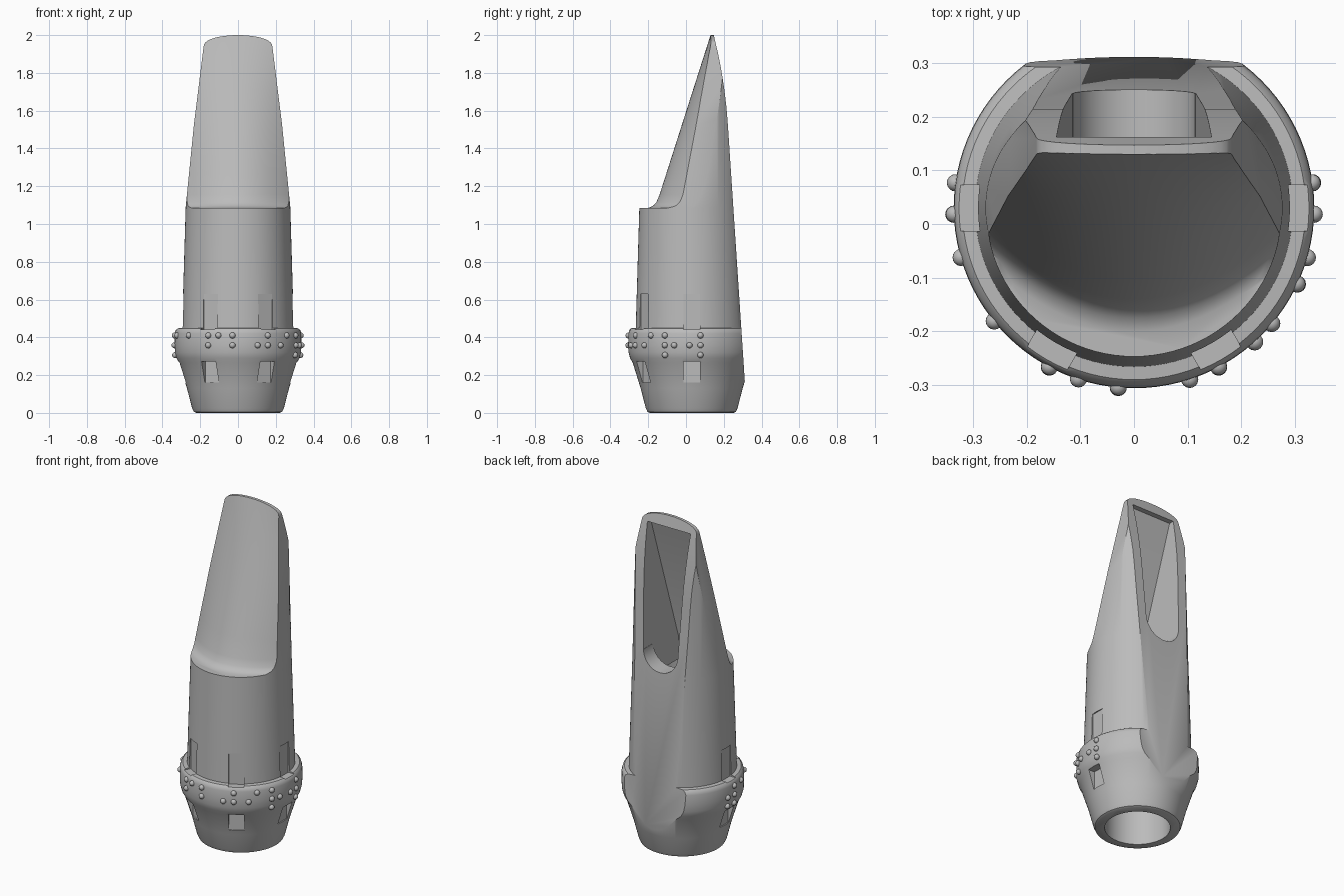
import bpy, bmesh, math
from mathutils import Vector, Matrix

old = bpy.data.objects.get("Cube")
if old:
    bpy.data.objects.remove(old, do_unlink=True)

grey = bpy.data.materials.new("satin grey")
grey.use_nodes = True
grey.diffuse_color = (0.5, 0.5, 0.5, 1)
grey.node_tree.nodes["Principled BSDF"].inputs["Base Color"].default_value = (0.5, 0.5, 0.5, 1)

AXIS_Y = 0.03  # the round parts sit slightly behind the centre


def add_object(name, bm):
    mesh = bpy.data.meshes.new(name)
    bm.to_mesh(mesh)
    bm.free()
    mesh.materials.append(grey)
    obj = bpy.data.objects.new(name, mesh)
    bpy.context.collection.objects.link(obj)
    return obj


def loft(name, rings):
    """Closed solid through rings of equal point count, capped at both ends."""
    bm = bmesh.new()
    rows = [[bm.verts.new(p) for p in ring] for ring in rings]
    n = len(rows[0])
    for a, b in zip(rows, rows[1:]):
        for i in range(n):
            j = (i + 1) % n
            bm.faces.new((a[i], a[j], b[j], b[i]))
    bm.faces.new(rows[0][::-1])
    bm.faces.new(rows[-1])
    bmesh.ops.recalc_face_normals(bm, faces=bm.faces[:])
    return add_object(name, bm)


def circle(r, z, n=96):
    angles = [2 * math.pi * i / n for i in range(n)]
    return [(r * math.cos(a), AXIS_Y + r * math.sin(a), z) for a in angles]


def activate(obj):
    bpy.ops.object.select_all(action='DESELECT')
    obj.select_set(True)
    bpy.context.view_layer.objects.active = obj


def cut(target, tool, operation='DIFFERENCE'):
    tool.hide_render = True
    mod = target.modifiers.new("cut", 'BOOLEAN')
    mod.operation, mod.solver, mod.object = operation, 'EXACT', tool
    activate(target)
    bpy.ops.object.modifier_apply(modifier=mod.name)
    bpy.data.objects.remove(tool, do_unlink=True)


# Turned body: tapered foot, rounded band, long conical barrel
profile = [(0.222, 0), (0.234, 0.006), (0.243, 0.025), (0.27, 0.13), (0.312, 0.265),
           (0.326, 0.29), (0.334, 0.32), (0.336, 0.36), (0.335, 0.42), (0.33, 0.438),
           (0.32, 0.448), (0.296, 0.45), (0.277, 1.085), (0.252, 2.1)]
body = loft("mouthpiece_body", [circle(r, z) for r, z in profile])

# Front outline: sides taper to an arched tip
outline = [(0.4, -0.1), (0.4, 1.0), (0.279, 1.07), (0.234, 1.52)]
arch = [(0.182 * math.cos(a), 1.94 + 0.06 * math.sin(a) ** 0.9)
        for a in [math.pi / 2 * i / 10 for i in range(10)]]
half = outline + arch
shape = half + [(0, 2.0)] + [(-x, z) for x, z in reversed(half)]
cut(body, loft("outline_tool", [[(x, y, z) for x, z in shape] for y in (-0.7, 0.7)]), 'INTERSECT')

# Beak: flat shelf, small fillet, then a sloping face that flattens to the tip
rows = [(1.085, -0.2), (1.095, -0.175), (1.115, -0.157), (1.155, -0.14)]
rows += [(1.155 + 0.9 * i / 8, -0.14 + 0.2875 * i / 8) for i in range(1, 9)]
sections = []
for z, front in rows:
    u = (z - 1.085) / 0.915
    width = 0.275 - 0.095 * u
    bow = 0.13 * (1 - u) + 0.012 * u
    xs = [-0.4 + 0.8 * i / 32 for i in range(33)]
    sections.append([(x, front + bow * (x / width) ** 2, z) for x in xs]
                    + [(0.4, -0.7, z), (-0.4, -0.7, z)])
cut(body, loft("beak_tool", sections))

# Flat table on the back, curving forward to the tip
table = [(0.329, -0.1), (0.222, 1.52), (0.214, 1.62), (0.202, 1.72),
         (0.186, 1.82), (0.168, 1.91), (0.147, 2.0), (0.135, 2.05), (0.7, 2.05), (0.7, -0.1)]
cut(body, loft("table_tool", [[(x, y, z) for y, z in table] for x in (-0.6, 0.6)]))

# Bore, sloping chamber and round-bottomed window
cut(body, loft("bore_tool", [circle(0.18, -0.1), circle(0.18, 1.02)]))
chamber = [(0.15, 0.9), (0.15, 1.2), (0.5, 1.2), (0.5, 1.935),
           (0.131, 1.935), (-0.09, 1.155), (-0.1, 0.9)]
cut(body, loft("chamber_tool", [
    [(s * (0.115 + 0.04 * (z - 1.2)), y, z) for y, z in chamber] for s in (-1, 1)]))
round_end = [(0.114 * math.cos(a), 1.205 + 0.114 * math.sin(a))
             for a in [2 * math.pi * i / 32 for i in range(32)]]
cut(body, loft("window_tool", [[(x, y, z) for x, z in round_end] for y in (0.05, 0.5)]))

# Slots above and below the band
for angle in (0, -60, -120, 180):
    turn = Matrix.Translation((0, AXIS_Y, 0)) @ Matrix.Rotation(math.radians(angle), 4, 'Z')
    for floor, low, high in ((0.272, 0.16, 0.272), (0.284, 0.442, 0.63)):
        base = [(floor, -0.043), (0.45, -0.043), (0.45, 0.043), (floor, 0.043)]
        cut(body, loft("slot_tool", [[turn @ Vector((x, y, z)) for x, y in base]
                                     for z in (low, high)]))

activate(body)
bpy.ops.object.shade_smooth_by_angle(angle=math.radians(32))

# Raised beads on the band: angle around the axis, and which rows are filled
columns = {8: "012", -2: "1", -16: "1", -25: "012", -40: "0", -48: "1", -62: "01",
           -72: "1", -95: "01", -108: "0", -118: "01", -141: "0", -164: "0",
           -178: "012", -188: "12"}
beads = bmesh.new()
for angle, filled in columns.items():
    a = math.radians(angle)
    for row in filled:
        k = int(row)
        r = (0.335, 0.336, 0.333)[k]
        spot = (r * math.cos(a), AXIS_Y + r * math.sin(a), 0.41 - 0.052 * k)
        bmesh.ops.create_uvsphere(beads, u_segments=16, v_segments=10, radius=0.016,
                                  matrix=Matrix.Translation(spot))
beads_obj = add_object("band_beads", beads)
activate(beads_obj)
bpy.ops.object.shade_smooth_by_angle(angle=math.radians(60))
